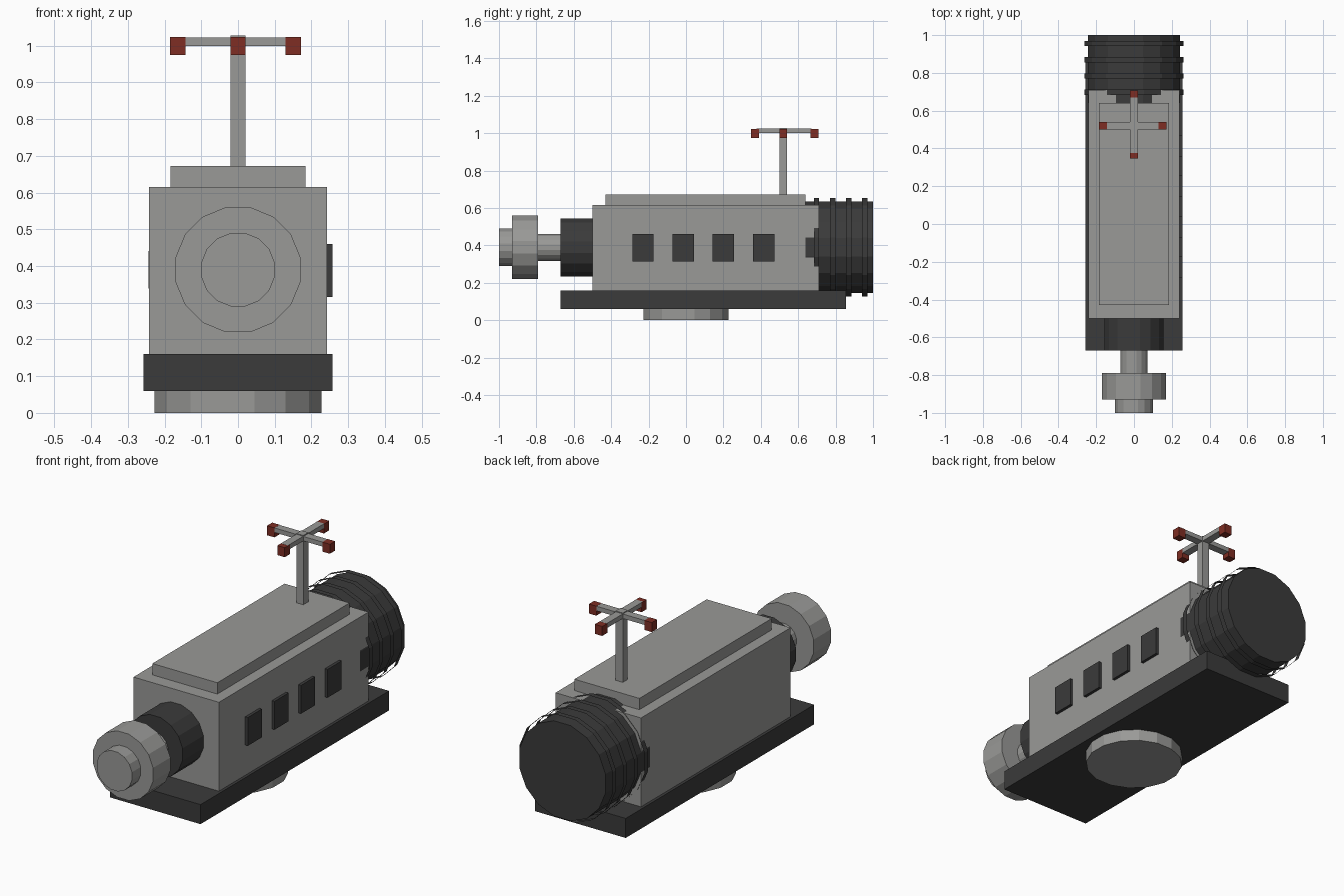
import bpy
import bmesh
import math
from mathutils import Matrix

cube = bpy.data.objects.get("Cube")
if cube:
    bpy.data.objects.remove(cube, do_unlink=True)


def material(name, rgb):
    m = bpy.data.materials.new(name)
    m.use_nodes = True
    m.diffuse_color = (*rgb, 1)
    m.node_tree.nodes["Principled BSDF"].inputs["Base Color"].default_value = (*rgb, 1)
    return m


GREY = material("hull grey", (0.32, 0.32, 0.31))
DARK = material("dark grey", (0.043, 0.043, 0.043))
RED = material("dark red", (0.21, 0.027, 0.017))
AXIS_Z = 0.39
SIDES = 16


def finish(name, bm, mat):
    mesh = bpy.data.meshes.new(name)
    bm.to_mesh(mesh)
    bm.free()
    mesh.materials.append(mat)
    obj = bpy.data.objects.new(name, mesh)
    bpy.context.collection.objects.link(obj)
    return obj


def box(name, mat, x, y, z):
    """Box from (min, max) ranges."""
    bm = bmesh.new()
    size = Matrix.Diagonal([r[1] - r[0] for r in (x, y, z)] + [1])
    centre = Matrix.Translation([sum(r) / 2 for r in (x, y, z)])
    bmesh.ops.create_cube(bm, size=1, matrix=centre @ size)
    return finish(name, bm, mat)


def drum(name, mat, apothem, start, end, upright=False, capped=True):
    """Faceted cylinder with flats facing the axes, lying along y or upright."""
    bm = bmesh.new()
    r = apothem / math.cos(math.pi / SIDES)
    middle = (start + end) / 2
    spin = Matrix.Rotation(math.pi / SIDES, 4, 'Z')
    if upright:
        place = Matrix.Translation((0, 0, middle))
    else:
        place = Matrix.Translation((0, middle, AXIS_Z)) @ Matrix.Rotation(math.pi / 2, 4, 'X')
    bmesh.ops.create_cone(bm, cap_ends=capped, segments=SIDES, radius1=r, radius2=r,
                          depth=end - start, matrix=place @ spin)
    return finish(name, bm, mat)


# Hull, base and foot
box("hull", GREY, (-0.242, 0.242), (-0.5, 0.71), (0.16, 0.615))
box("roof_panel", GREY, (-0.184, 0.184), (-0.43, 0.64), (0.615, 0.673))
box("base_plate", DARK, (-0.257, 0.257), (-0.67, 0.855), (0.06, 0.16))
drum("foot_disc", GREY, 0.228, 0, 0.06, upright=True)

# Side windows, only on the +x side
for i in range(4):
    y = -0.23 + 0.215 * i
    box(f"window_{i + 1}", DARK, (0.235, 0.257), (y - 0.057, y + 0.057), (0.315, 0.46))

# Nose
drum("nose_collar", DARK, 0.155, -0.67, -0.49)
drum("nose_shaft", GREY, 0.072, -0.8, -0.66)
drum("nose_wheel", GREY, 0.17, -0.93, -0.79)
drum("nose_tip", GREY, 0.1, -1, -0.92)

# Rear barrel with loose open bands
drum("rear_barrel", DARK, 0.244, 0.64, 1)
for i in range(4):
    y = 0.684 + 0.086 * i
    drum(f"barrel_band_{i + 1}", DARK, 0.263, y, y + 0.028, capped=False)

# Mast with a cross of arms and red tips
MAST_Y = 0.52
W = 0.02
box("mast", GREY, (-W, W), (MAST_Y - W, MAST_Y + W), (0.66, 1.028))
box("cross_arm_side", GREY, (-0.15, 0.15), (MAST_Y - W, MAST_Y + W), (1.0, 1.023))
box("cross_arm_long", GREY, (-W, W), (MAST_Y - 0.144, MAST_Y + 0.15), (1.0, 1.024))
for name, x, y in (("left", 0.15, MAST_Y), ("right", -0.164, MAST_Y),
                   ("front", 0, 0.369), ("back", 0, 0.687)):
    box(f"tip_{name}", RED, (x - 0.021, x + 0.021), (y - 0.021, y + 0.021), (0.975, 1.0235))
